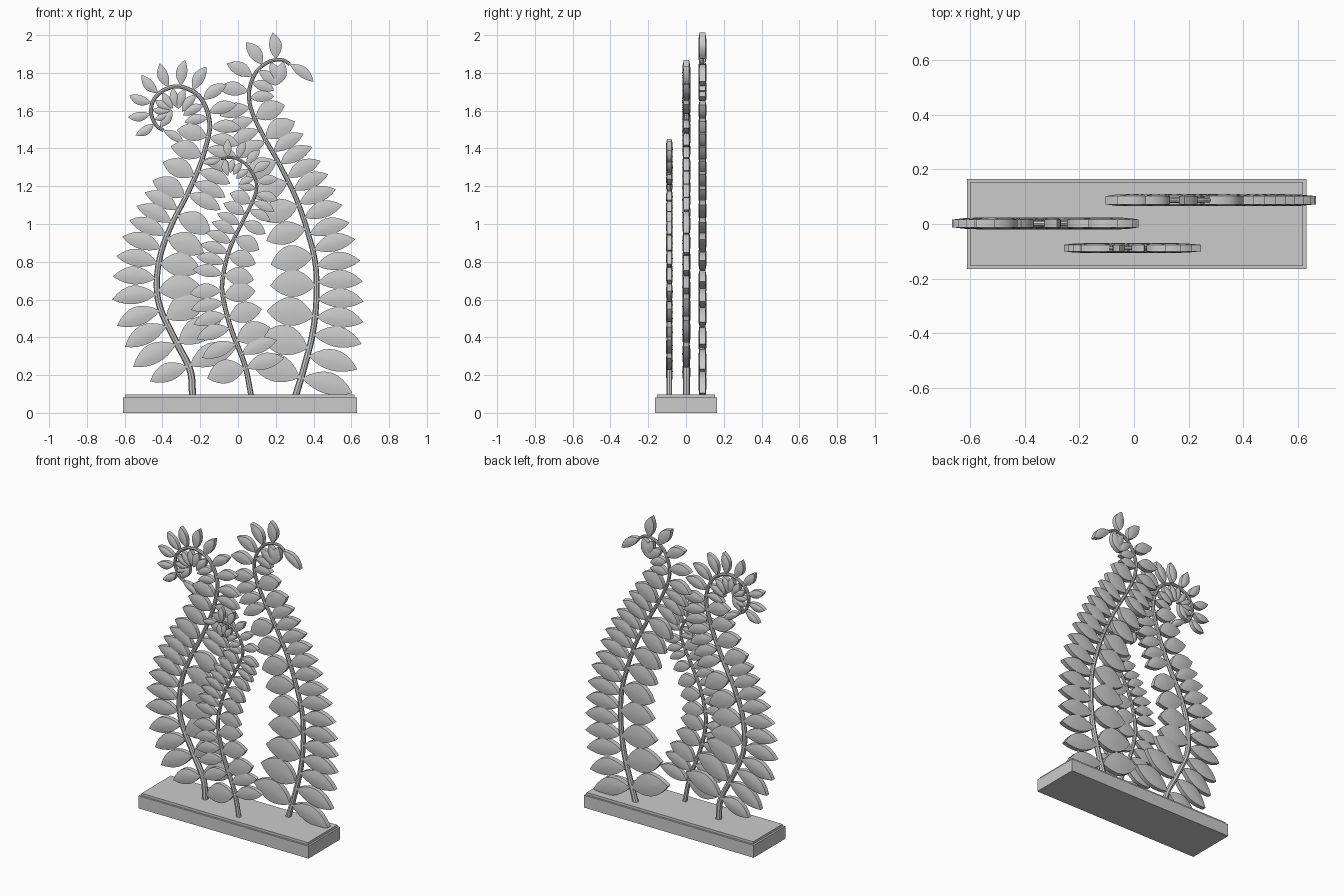
import bpy, bmesh, math
from mathutils import Vector

if "Cube" in bpy.data.objects:
    bpy.data.objects.remove(bpy.data.objects["Cube"])

grey = bpy.data.materials.new("plain grey")
grey.diffuse_color = (0.6, 0.6, 0.6, 1)
grey.use_nodes = True
grey.node_tree.nodes["Principled BSDF"].inputs["Base Color"].default_value = grey.diffuse_color


def add_mesh(name, bm):
    bmesh.ops.recalc_face_normals(bm, faces=bm.faces[:])
    me = bpy.data.meshes.new(name)
    bm.to_mesh(me)
    bm.free()
    me.materials.append(grey)
    ob = bpy.data.objects.new(name, me)
    bpy.context.collection.objects.link(ob)
    return ob


def smooth(ob):
    bpy.ops.object.select_all(action='DESELECT')
    ob.select_set(True)
    bpy.context.view_layer.objects.active = ob
    bpy.ops.object.shade_smooth_by_angle(angle=math.radians(35))


def box(name, sx, sy, z0, z1):
    bm = bmesh.new()
    bmesh.ops.create_cube(bm, size=1)
    for v in bm.verts:
        v.co = Vector((v.co.x * sx + 0.01, v.co.y * sy, z0 + (v.co.z + 0.5) * (z1 - z0)))
    return add_mesh(name, bm)


def smooth_path(pts, steps=12):
    # Catmull-Rom through (x, z) points
    p = [Vector(q) for q in pts]
    p = [2 * p[0] - p[1]] + p + [2 * p[-1] - p[-2]]
    out = []
    for a, b, c, d in zip(p, p[1:], p[2:], p[3:]):
        for i in range(steps):
            t = i / steps
            out.append(0.5 * (2 * b + (c - a) * t + (2 * a - 5 * b + 4 * c - d) * t * t
                              + (3 * b - a - 3 * c + d) * t ** 3))
    out.append(p[-2])
    return out


class Path:
    def __init__(self, pts):
        self.p = smooth_path(pts)
        self.s = [0]
        for a, b in zip(self.p, self.p[1:]):
            self.s.append(self.s[-1] + (b - a).length)
        self.length = self.s[-1]

    def at(self, s):
        s = min(max(s, 0), self.length)
        i = 0
        while i < len(self.s) - 2 and self.s[i + 1] < s:
            i += 1
        f = (s - self.s[i]) / (self.s[i + 1] - self.s[i])
        return self.p[i].lerp(self.p[i + 1], f)

    def tangent(self, s):
        return (self.at(s + 0.02) - self.at(s - 0.02)).normalized()

    def curvature(self, s):
        a, b = self.tangent(s - 0.06), self.tangent(s + 0.06)
        return math.atan2(a.x * b.y - a.y * b.x, a.dot(b)) / 0.12


def add_leaf(bm, root, d, up, length, width, y, rim, mid, n=8):
    # pointed, domed leaf with a thick rim, lying in the xz plane
    def vert(u, v, h):
        q = root + d * (length * u) + up * (v + 0.05 * length * 4 * u * (1 - u))
        return bm.verts.new((q.x, y + h, q.y))
    uv = []
    for i in range(n + 1):
        u = i / n
        uv.append((u, 0.5 * width * max(0, math.sin(math.pi * u)) ** 0.85))
    outline = uv + [(u, -v) for u, v in reversed(uv[1:-1])]
    rims = []
    for sgn in (-1, 1):
        outer = [vert(u, v, sgn * rim) for u, v in outline]
        inner = [vert(0.5 + (u - 0.5) * 0.55, v * 0.55, sgn * (rim + 0.75 * (mid - rim)))
                 for u, v in outline]
        top = vert(0.5, 0, sgn * mid)
        m = len(outer)
        for i in range(m):
            j = (i + 1) % m
            bm.faces.new((outer[i], outer[j], inner[j], inner[i]))
            bm.faces.new((inner[i], inner[j], top))
        rims.append(outer)
    a, b = rims
    for i in range(len(a)):
        j = (i + 1) % len(a)
        bm.faces.new((a[i], a[j], b[j], b[i]))


def frond(name, pts, y, radius, first, len0, len1, gap0, gap1, rim, mid):
    path = Path(pts)
    # stem tube, tapering to the tip
    cu = bpy.data.curves.new(name + "_stem", 'CURVE')
    cu.dimensions = '3D'
    cu.bevel_depth = radius
    cu.bevel_resolution = 2
    cu.use_fill_caps = True
    sp = cu.splines.new('POLY')
    sp.points.add(len(path.p) - 1)
    for pt, q, s in zip(sp.points, path.p, path.s):
        pt.co = (q.x, y, q.y, 1)
        pt.radius = 1 - 0.5 * s / path.length
    cu.materials.append(grey)
    ob = bpy.data.objects.new(name + "_stem", cu)
    bpy.context.collection.objects.link(ob)
    bpy.ops.object.select_all(action='DESELECT')
    ob.select_set(True)
    bpy.context.view_layer.objects.active = ob
    bpy.ops.object.convert(target='MESH')
    smooth(bpy.context.view_layer.objects.active)

    # leaves: closer together on the outside of each bend
    bm = bmesh.new()
    for side in (1, -1):
        s = first
        while s < path.length - 0.02:
            t = s / path.length
            k = path.curvature(s)
            bend = max(-1, min(1, k / 0.5)) if abs(k) < 2.5 else 0
            gap = (gap0 + (gap1 - gap0) * t) * (1 + 0.28 * side * bend)
            length = len0 + (len1 - len0) * t
            tan = path.tangent(s)
            d = Vector((-tan.y, tan.x)) * side
            inside = 0.8 if k * side > 2.5 else 1
            add_leaf(bm, path.at(s) + d * radius * 0.3, d, tan, length * inside,
                     max(0.92 * gap, 0.42 * length) * inside, y, rim, mid)
            s += gap
    # leaf at the very tip
    tan = path.tangent(path.length)
    add_leaf(bm, path.at(path.length), tan, Vector((-tan.y, tan.x)),
             len1 * 1.15, len1 * 0.42, y, rim, mid)
    smooth(add_mesh(name + "_leaves", bm))


# stepped plinth
box("base", 1.24, 0.33, 0, 0.082)
box("base_top", 1.216, 0.306, 0.082, 0.098)

# three fronds, each in its own plane
frond("left_frond",
      [(-.24, .09), (-.255, .23), (-.335, .39), (-.41, .55), (-.43, .68), (-.41, .84),
       (-.35, 1.0), (-.27, 1.155), (-.2, 1.315), (-.16, 1.45), (-.15, 1.53), (-.17, 1.617),
       (-.22, 1.69), (-.31, 1.728), (-.39, 1.71), (-.445, 1.66), (-.46, 1.59),
       (-.435, 1.525), (-.395, 1.495)],
      0.002, 0.019, 0.16, .28, .11, .14, .05, 0.014, 0.022)
frond("middle_frond",
      [(.07, .09), (.035, .257), (-.035, .44), (-.077, .6), (-.082, .706), (-.045, .865),
       (.024, 1.013), (.082, 1.13), (.098, 1.21), (.07, 1.28), (.024, 1.33),
       (-.035, 1.352), (-.09, 1.345)],
      -0.088, 0.015, 0.15, .22, .09, .115, .045, 0.012, 0.018)
frond("right_frond",
      [(.305, .09), (.347, .23), (.394, .415), (.415, .6), (.41, .786), (.373, .944),
       (.31, 1.13), (.22, 1.315), (.13, 1.474), (.07, 1.606), (.06, 1.71), (.098, 1.807),
       (.167, 1.86), (.235, 1.868), (.275, 1.845)],
      0.087, 0.018, 0.1, .285, .135, .145, .07, 0.015, 0.022)
